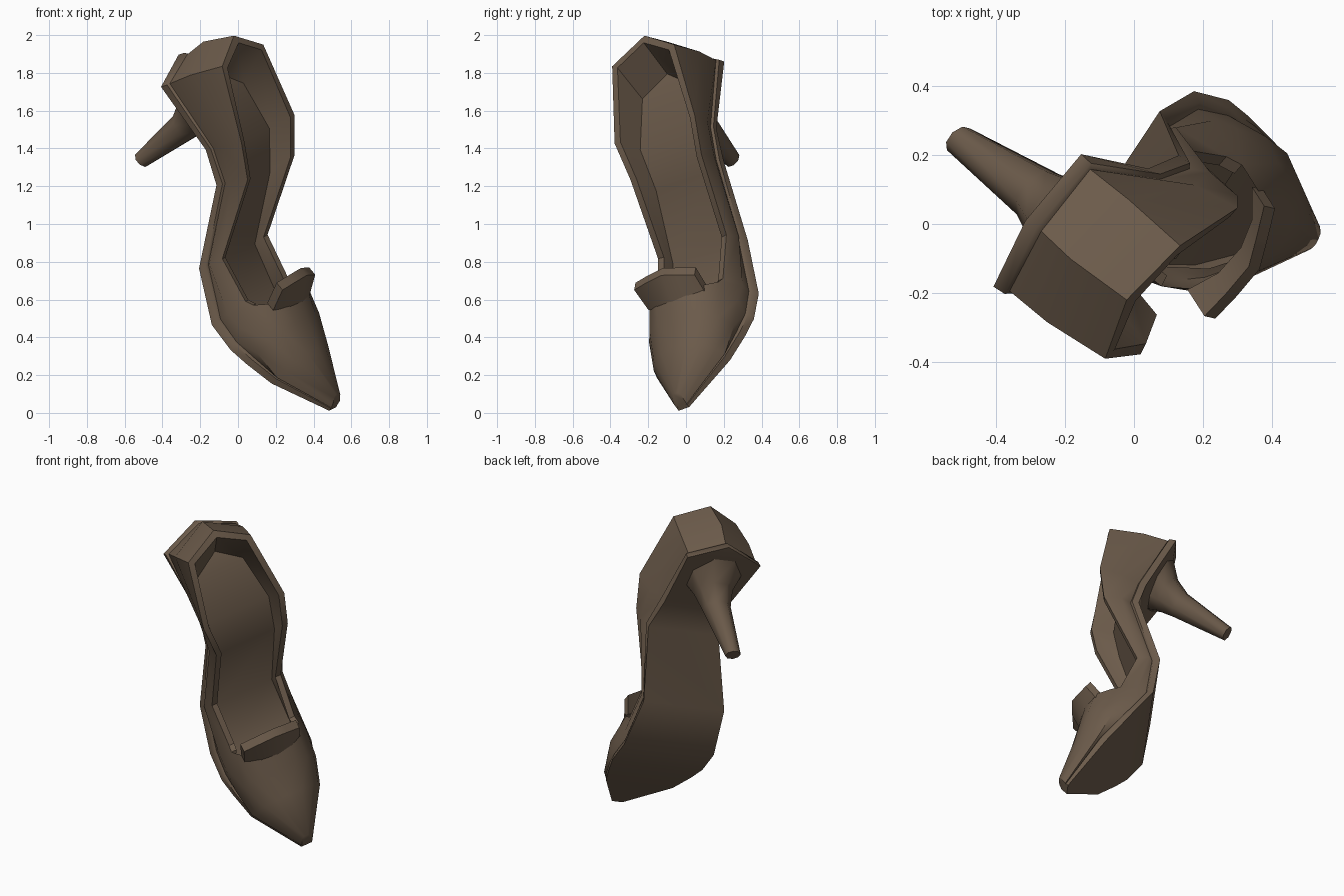
import bpy, bmesh, math
from mathutils import Vector

cube = bpy.data.objects.get("Cube")
if cube:
    bpy.data.objects.remove(cube)

leather = bpy.data.materials.new("brown_leather")
leather.use_nodes = True
BROWN = (0.15, 0.105, 0.07, 1)
leather.diffuse_color = BROWN
leather.node_tree.nodes["Principled BSDF"].inputs["Base Color"].default_value = BROWN

# Shoe frame: toe direction, width, up; origin at the toe tip
toe = Vector((0.626, -0.146, -0.766)).normalized()
wide = Vector((0.53, 0.80, 0.28))
wide = (wide - toe * wide.dot(toe)).normalized()
up = toe.cross(wide)
tip = Vector((0.51, -0.02, 0.03))


def place(p):
    return tip + toe * p[0] + wide * p[1] + up * p[2]


# Stations from heel to toe: (length, half width, height)
sole = [(-1.95, 0, .59), (-1.85, .24, .55), (-1.45, .20, .48), (-1.27, .23, .41), (-1.0, .265, .06),
        (-.73, .295, -.08), (-.56, .295, -.085), (-.45, .268, -.078), (-.29, .22, -.06), (0, .035, -.015)]
rim = [(-1.81, 0, .95), (-1.70, .205, .92), (-1.325, .265, .735), (-1.17, .235, .593), (-.955, .226, .19),
       (-.705, .215, .13), (-.66, .22, .16), (-.45, .232, .11), (-.29, .205, .05), (-.01, .035, .03)]
vamp_side = [(-.60, .175, .23), (-.45, .18, .175), (-.29, .16, .11), (-.03, .03, .06)]
vamp_top = [(-.58, .10, .27), (-.45, .10, .215), (-.29, .085, .15), (-.04, .015, .073)]
ridge = [(-.58, 0, .285), (-.45, 0, .23), (-.29, 0, .165), (-.04, 0, .075)]
floor = [(-1.72, 0, .72), (-1.62, .15, .70), (-1.36, .20, .60), (-1.19, .18, .44), (-.96, .18, .12),
         (-.70, .20, .02), (-.56, .23, -.01), (-.45, .20, -.01)]
middle = [.11, .10, .11, .11, .03, .02, .015, .01, 0, 0]


def lerp(a, b, f):
    return tuple(p + (q - p) * f for p, q in zip(a, b))


def finish(bm, name, angle=35):
    bmesh.ops.remove_doubles(bm, verts=bm.verts, dist=0.0005)
    bmesh.ops.recalc_face_normals(bm, faces=bm.faces)
    mesh = bpy.data.meshes.new(name)
    bm.to_mesh(mesh)
    bm.free()
    ob = bpy.data.objects.new(name, mesh)
    bpy.context.collection.objects.link(ob)
    mesh.materials.append(leather)
    bpy.ops.object.select_all(action="DESELECT")
    ob.select_set(True)
    bpy.context.view_layer.objects.active = ob
    bpy.ops.object.shade_smooth_by_angle(angle=math.radians(angle))


def add_face(bm, pts):
    """Face from (point, side, middle) corners, skipping coincident ones."""
    verts = []
    for (l, w, u), side, c in pts:
        co = place((l, c + side * w, u))
        if all((co - v).length > 1e-4 for v in verts):
            verts.append(co)
    if len(verts) > 2:
        bm.faces.new([bm.verts.new(v) for v in verts])


def grid(bm, rows, side, mids):
    for a, b in zip(rows, rows[1:]):
        for j in range(len(a) - 1):
            add_face(bm, [(a[j], side, mids[j]), (a[j + 1], side, mids[j + 1]),
                          (b[j + 1], side, mids[j + 1]), (b[j], side, mids[j])])


def strip(bm, row):
    """Faces spanning from the left to the right of a row of stations."""
    for j in range(len(row) - 1):
        add_face(bm, [(row[j], 1, middle[j]), (row[j + 1], 1, middle[j + 1]),
                      (row[j + 1], -1, middle[j + 1]), (row[j], -1, middle[j])])


# Welt, foot of the wall, bulging mid wall and inner lip rows
welt, foot, bulge, lip = [], [], [], []
for j, (s, r) in enumerate(zip(sole, rim)):
    f = min(.04 / (Vector(s) - Vector(r)).length, .4)
    welt.append(lerp(s, r, f))
    l, w, u = lerp(s, r, f * 1.2)
    foot.append((l + (.015 if j == 0 else 0), max(w - .015, 0), u))
    l, w, u = lerp(s, r, .5)
    out = .012 if 1 < j < 9 else 0
    bulge.append((l - (.025 if j == 0 else .01 if j == 1 else 0), w + out, u))
    lip.append((r[0] + (.045 if j == 0 else .02 if j == 1 else 0), max(r[1] - .035, 0), r[2] - .005))

# Upper: walls, vamp, sole plate and blunt toe end
bm = bmesh.new()
for side in (1, -1):
    grid(bm, [sole, welt, foot, bulge, rim], side, middle)
    grid(bm, [rim[6:], vamp_side, vamp_top, ridge], side, middle[6:])
strip(bm, sole)
end = [row[-1] for row in (sole, welt, foot, bulge, rim, vamp_side, vamp_top, ridge)]
add_face(bm, [(p, 1, 0) for p in end] + [(p, -1, 0) for p in reversed(end[:-1])])
finish(bm, "shoe_upper_and_sole", 50)

# Lining: thick rim, inner walls and padded insole
bm = bmesh.new()
for side in (1, -1):
    grid(bm, [rim[:7], lip[:7], floor[:7]], side, middle)
strip(bm, floor)
finish(bm, "lining_and_insole", 45)

# Throat band: raised edge across the vamp opening, its front sloping into the vamp
bm = bmesh.new()
low = [(-.57, -.17, .215), (-.53, -.08, .245), (-.52, .02, .255), (-.53, .11, .24), (-.57, .195, .205)]
high = [(-.61, -.175, .35), (-.61, -.08, .37), (-.61, .03, .385), (-.61, .11, .35), (-.61, .195, .31)]
front = [bm.verts.new(place(p)) for p in low + high[::-1]]
back = [bm.verts.new(place((l - .05, w, u))) for l, w, u in low + high[::-1]]
count = len(front)
for k in range(count):
    n = (k + 1) % count
    bm.faces.new((front[k], front[n], back[n], back[k]))
for loop in (front, back):
    for k in range(4):
        bm.faces.new((loop[k], loop[k + 1], loop[count - 2 - k], loop[count - 1 - k]))
finish(bm, "throat_band")

# Heel: tapered stalk flaring into the heel seat, (length, middle, height, radius)
SIDES = 8
bm = bmesh.new()
rings = []
for l, c, u, r in [(-1.68, .04, .02, .046), (-1.65, .085, .35, .085), (-1.66, .095, .45, .115), (-1.69, .10, .56, .19)]:
    ring = []
    for k in range(SIDES):
        a = 2 * math.pi * (k + .5) / SIDES
        ring.append(bm.verts.new(place((l + r * math.cos(a), c + r * math.sin(a), u))))
    rings.append(ring)
for a, b in zip(rings, rings[1:]):
    for k in range(SIDES):
        n = (k + 1) % SIDES
        bm.faces.new((a[k], a[n], b[n], b[k]))
bm.faces.new(rings[0])
bm.faces.new(rings[-1])
finish(bm, "heel_stalk", 50)
